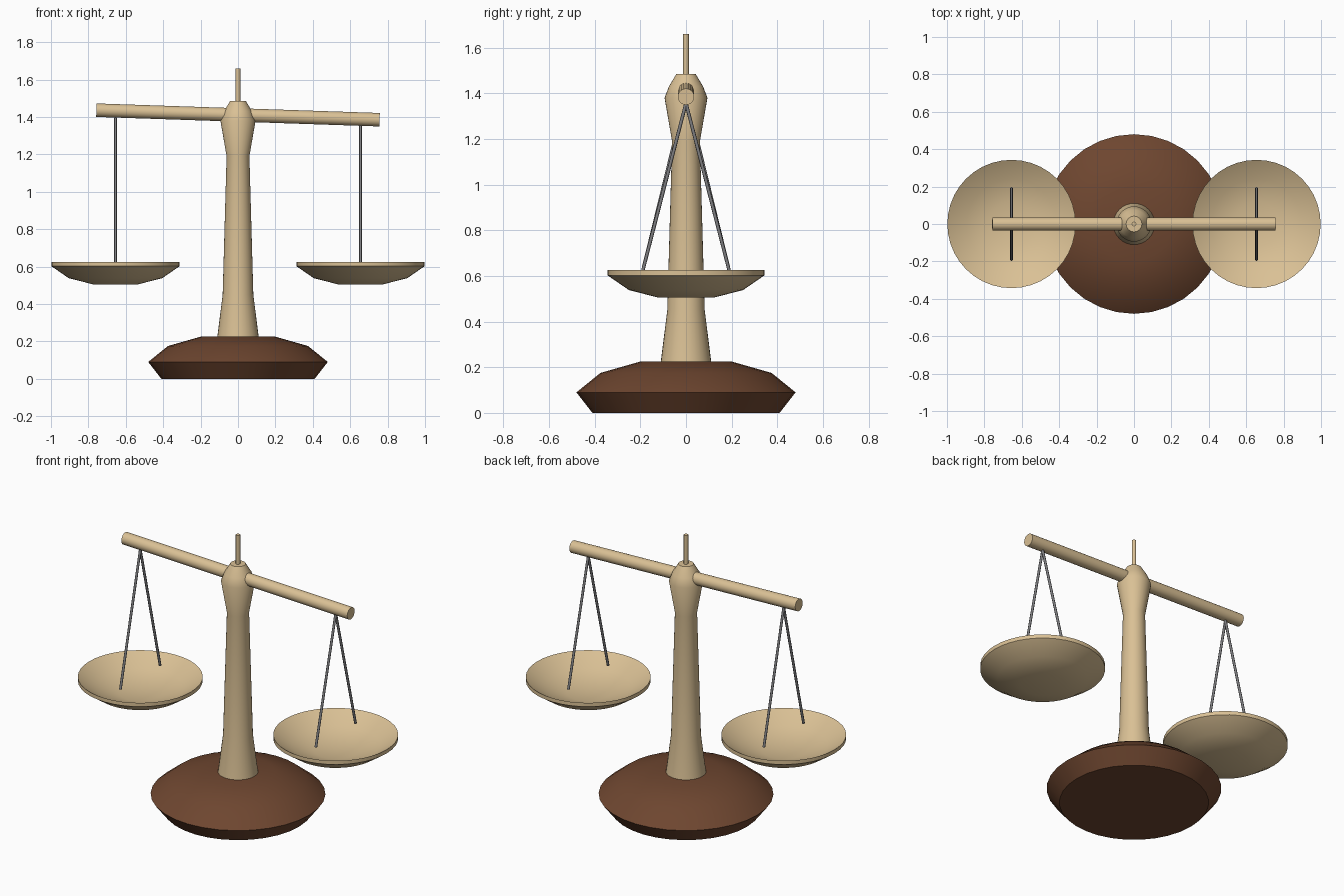
import bpy, bmesh, math
from mathutils import Vector

if "Cube" in bpy.data.objects:
    bpy.data.objects.remove(bpy.data.objects["Cube"])


def material(name, rgb):
    m = bpy.data.materials.new(name)
    m.diffuse_color = (*rgb, 1)
    m.use_nodes = True
    m.node_tree.nodes["Principled BSDF"].inputs["Base Color"].default_value = m.diffuse_color
    return m


BRASS = material("pale tan", (0.70, 0.53, 0.30))
WOOD = material("dark brown", (0.155, 0.061, 0.029))
STEEL = material("grey wire", (0.21, 0.21, 0.22))


def finish(bm, name, mat, angle):
    bmesh.ops.remove_doubles(bm, verts=bm.verts, dist=1e-5)
    bmesh.ops.recalc_face_normals(bm, faces=bm.faces)
    me = bpy.data.meshes.new(name)
    bm.to_mesh(me)
    bm.free()
    ob = bpy.data.objects.new(name, me)
    bpy.context.collection.objects.link(ob)
    me.materials.append(mat)
    bpy.ops.object.select_all(action='DESELECT')
    ob.select_set(True)
    bpy.context.view_layer.objects.active = ob
    bpy.ops.object.shade_smooth_by_angle(angle=math.radians(angle))
    return ob


def lathe(name, profile, mat, x=0, segs=32, angle=35):
    """Spin a closed (radius, z) profile around a vertical axis at x."""
    bm = bmesh.new()
    vs = [bm.verts.new((r, 0, z)) for r, z in profile]
    es = [bm.edges.new(p) for p in zip(vs, vs[1:])]
    bmesh.ops.spin(bm, geom=vs + es, cent=(0, 0, 0), axis=(0, 0, 1),
                   angle=2 * math.pi, steps=segs, use_duplicate=False)
    bmesh.ops.translate(bm, verts=bm.verts, vec=(x, 0, 0))
    return finish(bm, name, mat, angle)


def rod(name, a, b, r, mat, segs):
    """Cylinder between two points."""
    a, b = Vector(a), Vector(b)
    bm = bmesh.new()
    bmesh.ops.create_cone(bm, cap_ends=True, segments=segs, radius1=r,
                          radius2=r, depth=(b - a).length)
    rot = (b - a).to_track_quat('Z', 'Y').to_matrix()
    bmesh.ops.rotate(bm, verts=bm.verts, matrix=rot)
    bmesh.ops.translate(bm, verts=bm.verts, vec=(a + b) / 2)
    return finish(bm, name, mat, 50)


# Foot and turned column
lathe("base", [(0, 0), (0.41, 0), (0.48, 0.09), (0.375, 0.175),
               (0.20, 0.225), (0, 0.225)], WOOD)
lathe("column", [(0, 0.22), (0.111, 0.22), (0.082, 0.45), (0.061, 1.19),
                 (0.094, 1.38), (0.075, 1.43), (0.042, 1.485), (0, 1.485)], BRASS)
rod("top_pin", (0, 0, 1.47), (0, 0, 1.66), 0.0125, BRASS, 12)

# Tilted beam, higher on the left
rod("beam", (-0.757, 0, 1.436), (0.757, 0, 1.385), 0.036, BRASS, 20)

# Hanging pans, each with two wires
for side, x, top in (("left", -0.655, 1.395), ("right", 0.655, 1.357)):
    lathe(side + "_pan", [(0, 0.505), (0.121, 0.505), (0.25, 0.538),
                          (0.343, 0.602), (0.343, 0.625), (0.24, 0.563),
                          (0.12, 0.53), (0, 0.525)], BRASS, x, 40)
    for end, y in (("front", -0.19), ("back", 0.19)):
        rod(f"{side}_{end}_wire", (x, 0, top), (x, y, 0.62), 0.0075, STEEL, 8)
